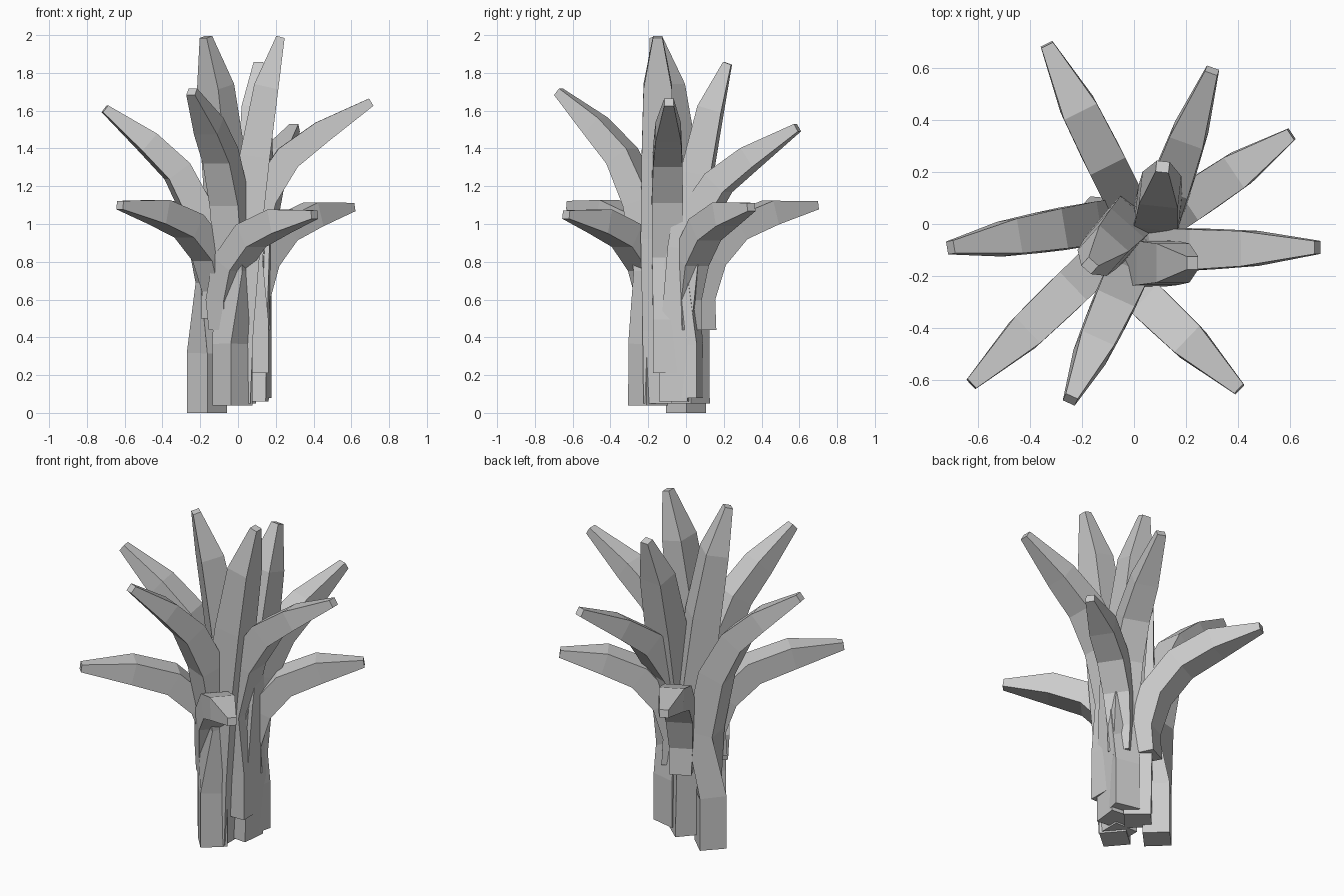
import bpy, bmesh
from math import radians
from mathutils import Matrix, Vector

if "Cube" in bpy.data.objects:
    bpy.data.objects.remove(bpy.data.objects["Cube"])

# Leaf profiles: (outward fraction, height fraction, width, thickness) from base to tip
INNER = [(0, 0, .15, .15), (.05, .2, .16, .16), (.2, .45, .18, .17),
         (.42, .67, .17, .16), (.68, .86, .15, .13), (1, .995, .05, .045)]
MIDDLE = [(0, 0, .15, .15), (0, .195, .15, .15), (-.06, .43, .16, .16),
          (.07, .65, .165, .155), (.29, .795, .155, .14), (.58, .89, .135, .12), (1, 1, .05, .045)]
LOWER = [(0, 0, .12, .12), (-.02, .25, .13, .13), (.07, .57, .15, .14),
         (.29, .815, .15, .14), (.6, .94, .14, .13), (1, 1, .05, .045)]


def leaf(name, base, tip, twist, profile):
    """Sweep a tapering four-sided section along a curved path, its foot turned by twist."""
    base, tip = Vector(base), Vector(tip)
    flat = (tip - base) * Vector((1, 1, 0))
    out = flat.normalized()
    side = Vector((-out.y, out.x, 0))
    pts = [base + flat * t + Vector((0, 0, (tip.z - base.z) * f)) for t, f, _, _ in profile]
    bm = bmesh.new()
    rings = []
    for i, p in enumerate(pts):
        a = (p - pts[i - 1]).normalized() if i else Vector((0, 0, 1))
        b = (pts[i + 1] - p).normalized() if 0 < i < len(pts) - 1 else a
        tangent = (a + b).normalized()
        normal = side.cross(tangent)
        turn = Matrix.Rotation(radians(twist if i < 2 else 0), 3, tangent)
        w, h = profile[i][2] / 2, profile[i][3] / 2
        rings.append([bm.verts.new(p + turn @ (side * w * u + normal * h * v))
                      for u, v in ((1, 1), (-1, 1), (-1, -1), (1, -1))])
    for r, s in zip(rings, rings[1:]):
        for k in range(4):
            n = (k + 1) % 4
            bm.faces.new((r[k], r[n], s[n], s[k]))
    bm.faces.new(rings[0])
    bm.faces.new(rings[-1])
    bmesh.ops.recalc_face_normals(bm, faces=bm.faces)
    mesh = bpy.data.meshes.new(name)
    bm.to_mesh(mesh)
    bm.free()
    bpy.context.collection.objects.link(bpy.data.objects.new(name, mesh))


def tier(name, profile, leaves):
    for i, (base, tip, twist) in enumerate(leaves, 1):
        leaf(f"{name}_{i}", base, tip, twist, profile)


# Upright centre leaves
tier("inner_leaf", INNER, [
    ((-.01, .02, .05), (-.17, -.16, 2.0), 0),
    ((-.01, -.15, .05), (.225, -.15, 2.0), 0),
    ((.08, -.06, .06), (.11, .22, 1.86), 0),
])
# Arching middle leaves
tier("middle_leaf", MIDDLE, [
    ((.085, -.10, .21), (.705, -.09, 1.645), 0),
    ((.088, .0, .08), (.30, .59, 1.51), 7),
    ((-.165, 0, 0), (-.705, -.09, 1.61), 37),
    ((-.03, -.20, .04), (-.245, -.675, 1.70), -25),
])
# Spreading lower leaves
tier("lower_leaf", LOWER, [
    ((.09, .0, .44), (.605, .345, 1.09), 0),
    ((-.03, .08, .44), (-.335, .69, 1.10), 0),
    ((-.11, -.12, .50), (-.625, -.615, 1.10), 0),
    ((-.07, -.18, .44), (.405, -.635, 1.05), 0),
])
